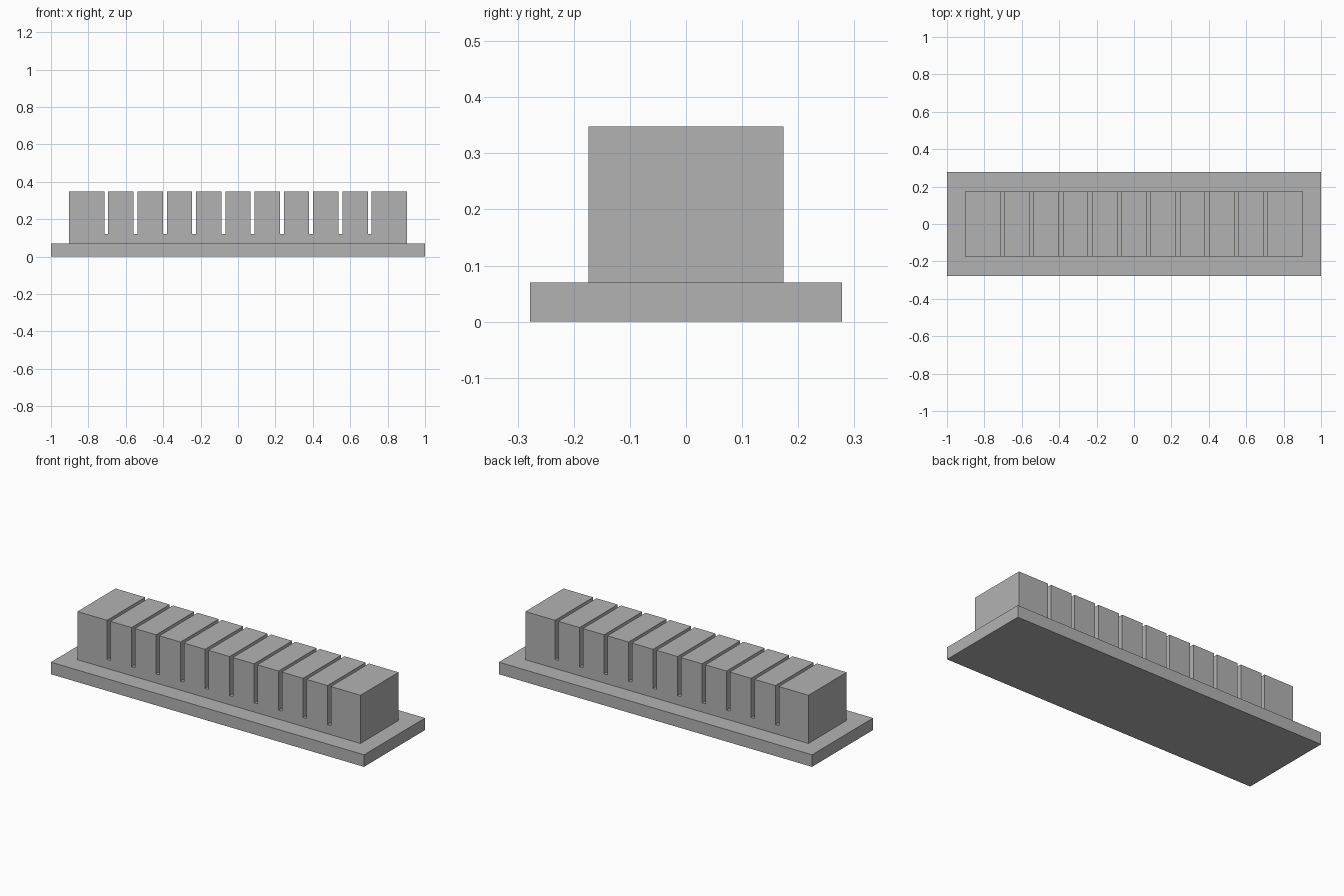
import bpy
import bmesh

if "Cube" in bpy.data.objects:
    bpy.data.objects.remove(bpy.data.objects["Cube"], do_unlink=True)

# Design unit: the base is 115 units long
U = 2 / 115
SLOTS, PITCH, SLOT_WIDTH = 10, 9, 1.2
BASE_TOP, SLOT_FLOOR, BLOCK_TOP = 4, 7, 20
HALF_LENGTH, HALF_DEPTH = 52, 10

grey = bpy.data.materials.new("plain grey")
grey.use_nodes = True
colour = (0.45, 0.45, 0.45, 1)
grey.diffuse_color = colour
grey.node_tree.nodes["Principled BSDF"].inputs["Base Color"].default_value = colour


def extrude_profile(name, profile, half_depth):
    """Extrude an outline in x and z symmetrically along y."""
    bm = bmesh.new()
    front = bm.faces.new([bm.verts.new((x * U, -half_depth * U, z * U)) for x, z in profile])
    result = bmesh.ops.extrude_face_region(bm, geom=[front], use_keep_orig=True)
    moved = [v for v in result["geom"] if isinstance(v, bmesh.types.BMVert)]
    bmesh.ops.translate(bm, verts=moved, vec=(0, 2 * half_depth * U, 0))
    bmesh.ops.recalc_face_normals(bm, faces=bm.faces)
    mesh = bpy.data.meshes.new(name)
    bm.to_mesh(mesh)
    bm.free()
    mesh.materials.append(grey)
    obj = bpy.data.objects.new(name, mesh)
    bpy.context.collection.objects.link(obj)
    return obj


# Flat base plate
extrude_profile("base_plate", [(-57.5, 0), (57.5, 0), (57.5, BASE_TOP), (-57.5, BASE_TOP)], 16)

# Block with evenly spaced slots cut down from the top
outline = [(-HALF_LENGTH, BASE_TOP), (-HALF_LENGTH, BLOCK_TOP)]
for i in range(SLOTS):
    centre = (i - (SLOTS - 1) / 2) * PITCH
    left, right = centre - SLOT_WIDTH / 2, centre + SLOT_WIDTH / 2
    outline += [(left, BLOCK_TOP), (left, SLOT_FLOOR), (right, SLOT_FLOOR), (right, BLOCK_TOP)]
outline += [(HALF_LENGTH, BLOCK_TOP), (HALF_LENGTH, BASE_TOP)]
extrude_profile("slotted_block", outline, HALF_DEPTH)
